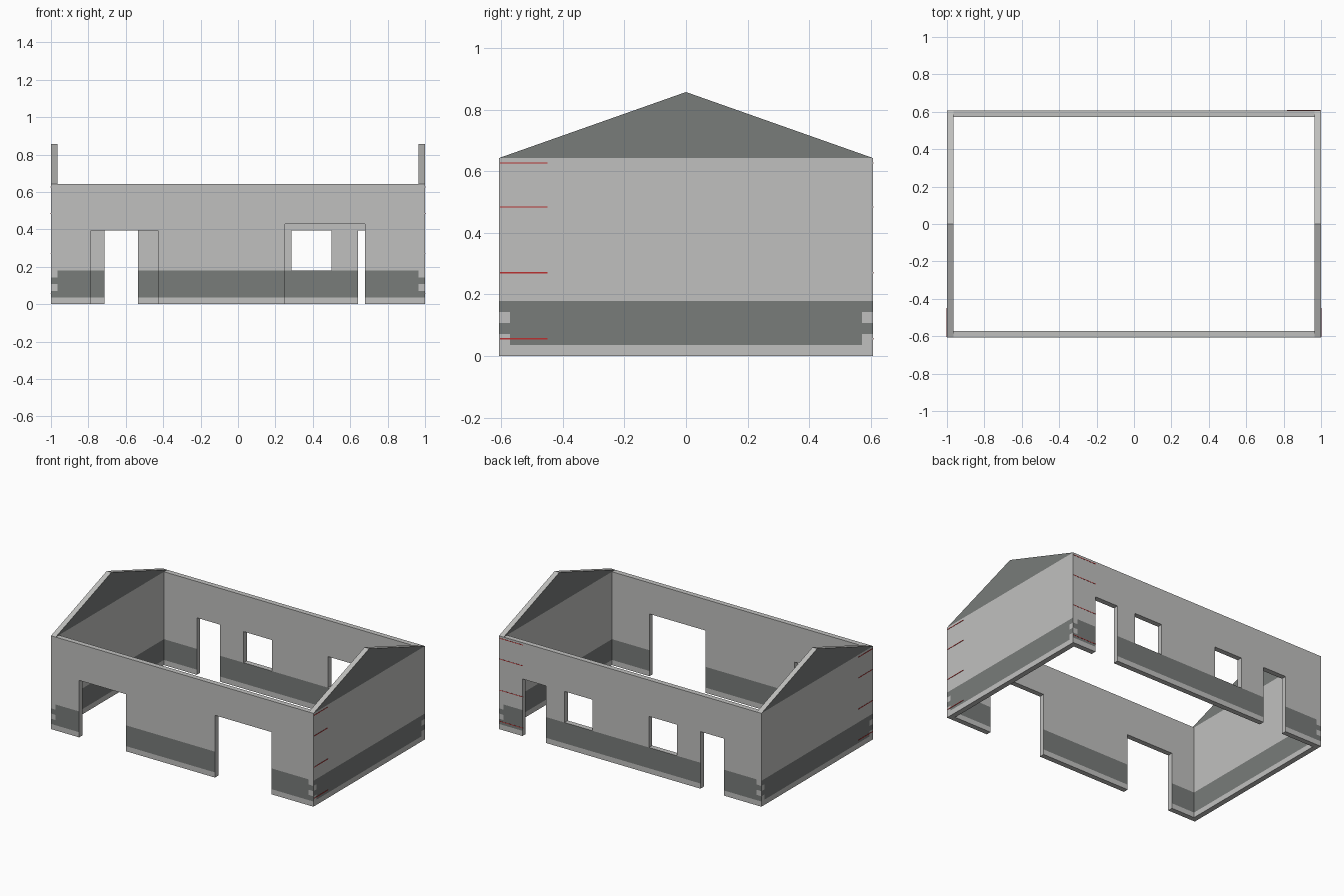
import bpy
import bmesh
from mathutils import Vector

if "Cube" in bpy.data.objects:
    bpy.data.objects.remove(bpy.data.objects["Cube"])

M = 1 / 28            # masonry module: one course high, one wall thick
HX, HY = 28, 17       # half length and half depth in modules
EAVES, RIDGE = 18, 24
BAND = range(1, 5)    # dark courses


def material(name, colour):
    mat = bpy.data.materials.new(name)
    mat.use_nodes = True
    mat.diffuse_color = (*colour, 1)
    mat.node_tree.nodes["Principled BSDF"].inputs["Base Color"].default_value = (*colour, 1)
    return mat


LIGHT = material("light grey masonry", (0.53, 0.53, 0.52))
DARK = material("dark grey masonry", (0.19, 0.20, 0.195))
RED = material("red steel", (0.5, 0.03, 0.03))


def block(bm, axis, across, bottom, top, z0, z1, dark=False):
    """Brick running along axis; its ends may slope from bottom to top span."""
    verts = []
    for (u0, u1), z in ((bottom, z0), (top, z1)):
        for u, v in ((u0, across[0]), (u1, across[0]), (u1, across[1]), (u0, across[1])):
            p = (u, v, z) if axis == 0 else (v, u, z)
            verts.append(bm.verts.new(Vector(p) * M))
    faces = [bm.faces.new(verts[:4]), bm.faces.new(verts[4:])]
    for i in range(4):
        j = (i + 1) % 4
        faces.append(bm.faces.new((verts[i], verts[j], verts[j + 4], verts[i + 4])))
    bmesh.ops.recalc_face_normals(bm, faces=faces)
    # only the broad wall faces carry the dark colour
    for f in faces:
        f.material_index = int(dark and abs(f.normal[1 - axis]) > 0.9)


def finish(bm, name, mats):
    mesh = bpy.data.meshes.new(name)
    bm.to_mesh(mesh)
    bm.free()
    for mat in mats:
        mesh.materials.append(mat)
    obj = bpy.data.objects.new(name, mesh)
    bpy.context.collection.objects.link(obj)


def free_spans(start, end, row, openings):
    """Parts of a course left between the openings."""
    spans, u = [], start
    for a, b, z0, z1 in sorted(openings):
        if z0 <= row < z1:
            spans.append((u, a))
            u = b
    return spans + [(u, end)]


def wall(name, axis, side, openings=()):
    half, depth = (HX, HY) if axis == 0 else (HY, HX)
    across = sorted((side * depth, side * (depth - 1)))
    bm = bmesh.new()
    for row in range(EAVES):
        # long walls own the corners on odd courses, end walls on even ones
        end = half if row % 2 == 1 - axis else half - 1
        for a, b in free_spans(-end, end, row, openings):
            joints = [u for u in range(a + 1, b) if (u - 2 * (row % 2)) % 4 == 0]
            cuts = [a] + joints + [b]
            for u0, u1 in zip(cuts, cuts[1:]):
                block(bm, axis, across, (u0, u1), (u0, u1), row, row + 1, row in BAND)
    finish(bm, name, (LIGHT, DARK))


def gable(name, side):
    across = sorted((side * HX, side * (HX - 1)))
    bm = bmesh.new()

    def reach(z):
        return HY * (RIDGE - z) / (RIDGE - EAVES) + 0.001

    for row in range(EAVES, RIDGE):
        a, b = reach(row), reach(row + 1)
        block(bm, 1, across, (-a, a), (-b, b), row, row + 1, True)
    finish(bm, name, (LIGHT, DARK))


def corner_rods(name, axis, face, span):
    """Thin red reinforcement bars showing at a corner."""
    bm = bmesh.new()
    for row in (1, 7, 13, 17):
        z = row + 0.55
        block(bm, axis, sorted((face, face * 1.002)), span, span, z - 0.06, z + 0.06)
    finish(bm, name, (RED,))


# openings are (start, end, bottom, top) in modules
wall("front_wall", 0, -1, [(-22, -12, 0, 11), (7, 19, 0, 12)])
wall("back_wall", 0, 1, [(-20, -15, 0, 11), (-10, -4, 5, 11),
                         (8, 14, 5, 11), (18, 23, 0, 11)])
for label, side in (("left", 1), ("right", -1)):
    wall(label + "_end_wall", 1, side)
    gable(label + "_gable", side)
    corner_rods(label + "_front_corner_rods", 1, side * HX, (-16.9, -12.6))
corner_rods("back_corner_rods", 0, HY, (22.9, 27.9))
